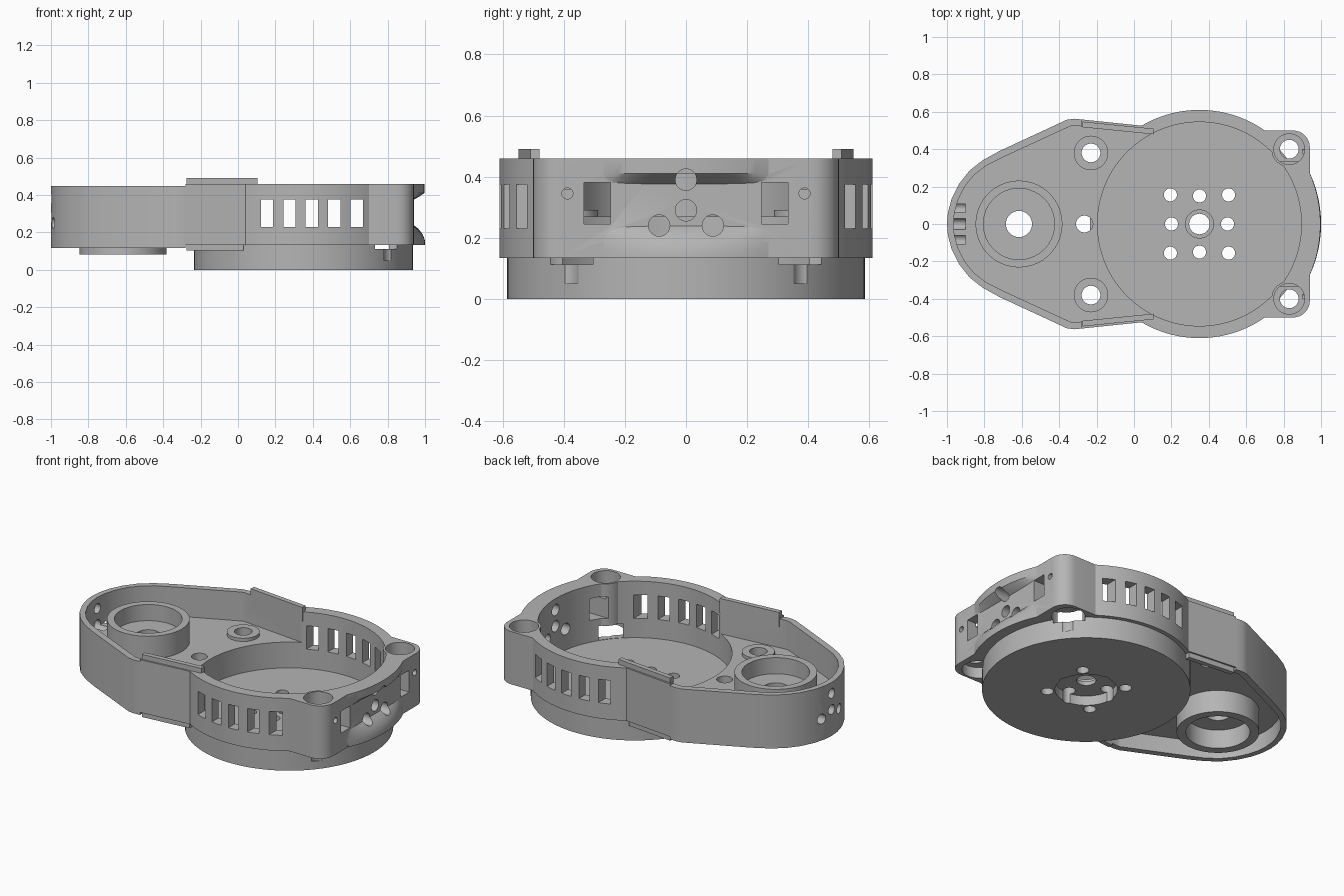
import bpy, bmesh, math

cube = bpy.data.objects.get("Cube")
if cube:
    bpy.data.objects.remove(cube, do_unlink=True)

grey = bpy.data.materials.new("plain grey")
grey.use_nodes = True
colour = (0.46, 0.46, 0.46, 1)
grey.diffuse_color = colour
grey.node_tree.nodes["Principled BSDF"].inputs["Base Color"].default_value = colour

TUB = (0.35, 0)      # centre of the round tub
BOSS = (-0.615, 0)   # centre of the bearing boss


def loft(name, rings):
    """Solid skinned through rings with equal point counts."""
    bm = bmesh.new()
    loops = [[bm.verts.new(p) for p in ring] for ring in rings]
    n = len(loops[0])
    for a, b in zip(loops, loops[1:]):
        for i in range(n):
            j = (i + 1) % n
            bm.faces.new((a[i], a[j], b[j], b[i]))
    bm.faces.new(loops[0][::-1])
    bm.faces.new(loops[-1])
    bmesh.ops.recalc_face_normals(bm, faces=bm.faces)
    mesh = bpy.data.meshes.new(name)
    bm.to_mesh(mesh)
    bm.free()
    mesh.materials.append(grey)
    ob = bpy.data.objects.new(name, mesh)
    bpy.context.collection.objects.link(ob)
    return ob


def prism(name, pts, z0, z1):
    return loft(name, [[(x, y, z) for x, y in pts] for z in (z0, z1)])


def circle(c, r, n=48):
    return [(c[0] + r * math.cos(2 * math.pi * i / n),
             c[1] + r * math.sin(2 * math.pi * i / n)) for i in range(n)]


def cyl(c, r, z0, z1, n=48):
    return prism("cylinder", circle(c, r, n), z0, z1)


def rod(y, z, r, x0, x1):
    """Cylinder along x."""
    return loft("rod", [[(x, p, q) for p, q in circle((y, z), r, 32)] for x in (x0, x1)])


def box(x0, x1, y0, y1, z0, z1):
    return prism("box", [(x0, y0), (x1, y0), (x1, y1), (x0, y1)], z0, z1)


def combine(target, tool, op):
    mod = target.modifiers.new("combine", 'BOOLEAN')
    mod.operation, mod.solver, mod.object = op, 'EXACT', tool
    bpy.context.view_layer.objects.active = target
    bpy.ops.object.modifier_apply(modifier=mod.name)
    bpy.data.objects.remove(tool, do_unlink=True)


def add(tool):
    combine(housing, tool, 'UNION')


def cut(tool):
    combine(housing, tool, 'DIFFERENCE')


def mirrored(half):
    """Close a half outline over the y = 0 axis."""
    return half + [(x, -y) for x, y in reversed(half) if y > 0]


# Outline of the housing: rounded nose, shoulder, tub arc, corner
half = [(-1, 0), (-0.995, 0.06), (-0.975, 0.135), (-0.935, 0.215), (-0.88, 0.285),
        (-0.81, 0.34), (-0.72, 0.39), (-0.36, 0.557), (-0.32, 0.563)]
for i in range(25):
    a = math.radians(120.5 - i * 65.5 / 24)
    half.append((TUB[0] + 0.61 * math.cos(a), 0.61 * math.sin(a)))
for i in range(9):
    a = math.radians(90 - i * 90 / 8)
    half.append((0.85 + 0.09 * math.cos(a), 0.41 + 0.09 * math.sin(a)))
housing = prism("housing", mirrored(half), 0.118, 0.46)
cut(box(-0.28, 1.1, -1, 1, 0.05, 0.133))
cut(box(-1.1, -0.28, -1, 1, 0.449, 0.6))

# Hollow nose, above and below its floor
inner = [(-0.965, 0), (-0.96, 0.06), (-0.942, 0.125), (-0.905, 0.2), (-0.855, 0.262),
         (-0.79, 0.312), (-0.7, 0.357), (-0.34, 0.523), (-0.32, 0.526), (0.1, 0.483)]
cut(prism("upper_pocket", mirrored(inner), 0.27, 0.6))
cut(prism("lower_pocket", mirrored(inner), 0.05, 0.22))

# Round tub under the housing
add(cyl(TUB, 0.585, 0, 0.265, 128))
cut(cyl(TUB, 0.545, 0.11, 0.6, 128))

# Curved lips on the end face
def lip(name, levels):
    rings = []
    for z, k in levels:
        ring = [(0.905, -0.27, z)]
        for i in range(25):
            y = -0.27 + 0.54 * i / 24
            ring.append((0.935 + k * (math.sqrt(0.65 ** 2 - y * y) - 0.585), y, z))
        rings.append(ring + [(0.905, 0.27, z)])
    return loft(name, rings)

add(lip("upper_lip", [(0.375, 0.05), (0.39, 0.5), (0.41, 0.95), (0.46, 0.95)]))
add(lip("lower_lip", [(0.133, 1), (0.16, 0.98), (0.19, 0.8), (0.22, 0.45), (0.24, 0.05)]))

# Bearing boss with a seat on both sides
add(cyl(BOSS, 0.232, 0.083, 0.41, 64))
cut(cyl(BOSS, 0.19, 0.31, 0.6, 64))
cut(cyl(BOSS, 0.18, 0, 0.2, 64))
cut(cyl(BOSS, 0.07, 0, 0.6))
cut(cyl((-0.265, 0), 0.045, 0.15, 0.4))

for s in (1, -1):
    # Screw pads on the nose floor
    pad = (-0.23, s * 0.38)
    add(cyl(pad, 0.092, 0.22, 0.29))
    cut(cyl(pad, 0.05, 0.15, 0.4))
    # Corner screw posts with open space beneath
    post = (0.83, s * 0.4)
    add(cyl(post, 0.095, 0.2, 0.46))
    cut(cyl((0.81, s * 0.39), 0.095, 0.112, 0.2))
    cut(cyl(post, 0.082, 0.36, 0.6))
    cut(cyl(post, 0.05, 0.05, 0.6))
    # Locking strips along the side walls
    def strip(x0, x1, z0, z1):
        pts = []
        for x, side in ((x0, 0), (x1, 0), (x1, 1), (x0, 1)):
            pts.append((x, s * (0.502 - 0.1 * x + 0.03 * side - 0.012)))
        return prism("strip", pts, z0, z1)
    add(strip(-0.275, 0.105, 0.4, 0.49))
    add(strip(-0.275, 0.03, 0.102, 0.24))
    # Square windows and pin holes of the end face
    cut(box(0.7, 1.1, s * 0.29 - 0.043, s * 0.29 + 0.043, 0.245, 0.38))
    cut(rod(s * 0.388, 0.345, 0.018, 0.9, 1.1))
    cut(rod(s * 0.088, 0.24, 0.035, 0.75, 1.1))
    cut(rod(s * 0.085, 0.25, 0.03, -1.1, -0.9))

# Side vents, cut through both walls
for i in range(5):
    x = 0.155 + 0.12 * i
    cut(box(x - 0.033, x + 0.033, -0.8, 0.8, 0.23, 0.375))

# Middle holes of both ends
for z in (0.29, 0.39):
    cut(rod(0, z, 0.035, 0.75, 1.1))
    cut(rod(0, z - 0.01, 0.03, -1.1, -0.9))

# Hub recess and bolt holes in the tub floor
cut(cyl(TUB, 0.175, -0.1, 0.06, 64))
cut(cyl(TUB, 0.075, 0.085, 0.2))
cut(cyl(TUB, 0.055, -0.1, 0.2))
for i in range(8):
    a = i * math.pi / 4
    d = 0.22 if i % 2 else 0.15
    c = (TUB[0] + d * math.cos(a), d * math.sin(a))
    cut(cyl(c, 0.035, -0.1, 0.2, 32))

# Shading
bpy.ops.object.select_all(action='DESELECT')
housing.select_set(True)
bpy.context.view_layer.objects.active = housing
bpy.ops.object.shade_smooth_by_angle(angle=math.radians(25))
